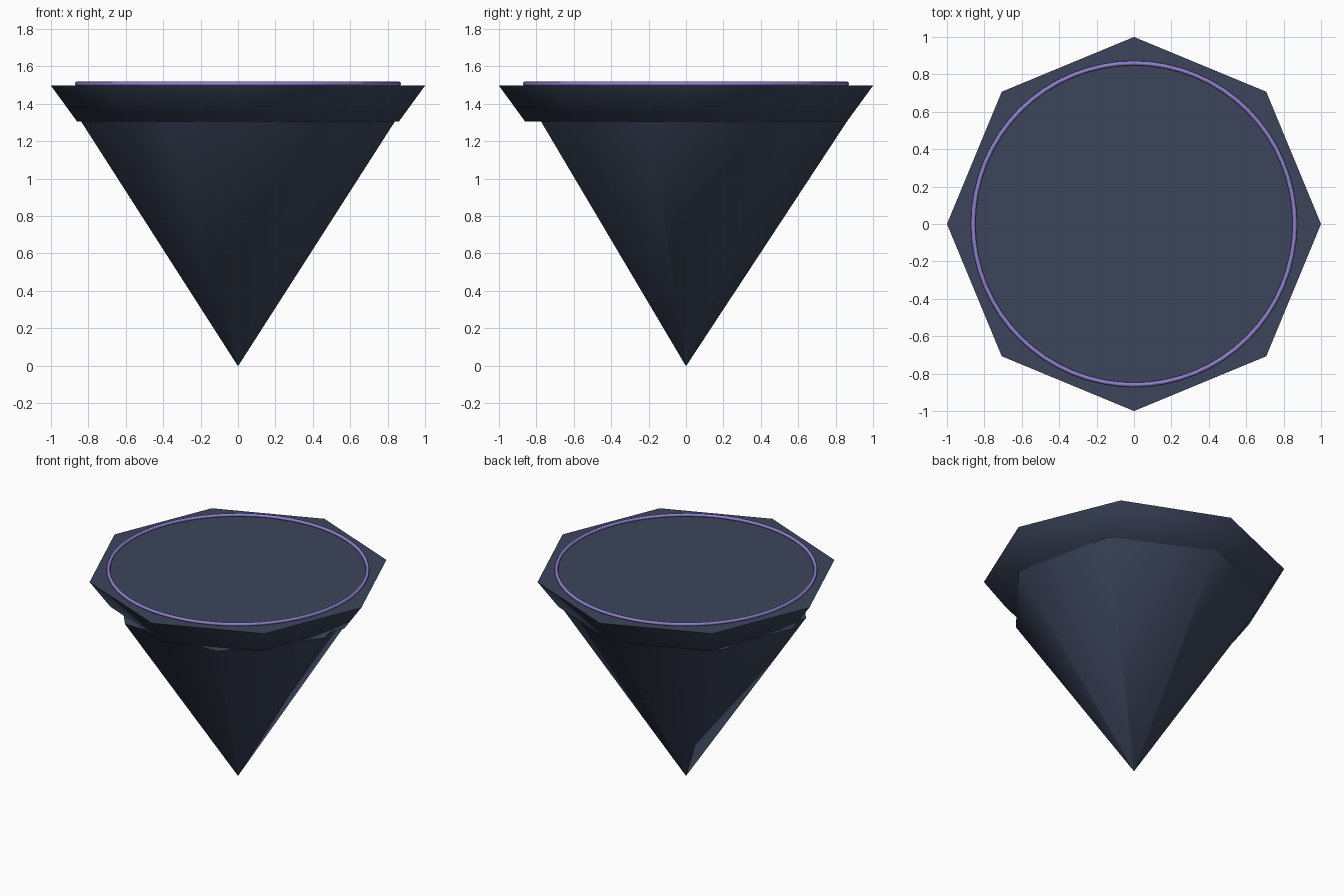
import bpy
import math

cube = bpy.data.objects.get("Cube")
if cube:
    bpy.data.objects.remove(cube, do_unlink=True)


def make_material(name, colour):
    mat = bpy.data.materials.new(name)
    mat.use_nodes = True
    mat.diffuse_color = (*colour, 1)
    mat.node_tree.nodes["Principled BSDF"].inputs["Base Color"].default_value = (*colour, 1)
    return mat


slate = make_material("slate blue", (0.045, 0.06, 0.105))
violet = make_material("violet", (0.27, 0.21, 0.61))


def finish(name, mat, smooth_angle):
    obj = bpy.context.object
    obj.name = name
    obj.data.materials.append(mat)
    bpy.ops.object.shade_smooth_by_angle(angle=math.radians(smooth_angle))
    return obj


def tapered_prism(name, sides, bottom_radius, top_radius, bottom, top):
    # One corner points to the back (+y)
    bpy.ops.mesh.primitive_cone_add(
        vertices=sides, radius1=bottom_radius, radius2=top_radius,
        depth=top - bottom, location=(0, 0, (bottom + top) / 2))
    return finish(name, slate, 60)


RIM_BOTTOM, RIM_TOP = 1.305, 1.497

# Seven-sided rock spike, pointing down
tapered_prism("rock_spike", 7, 0.002, 0.86, 0, RIM_BOTTOM)

# Eight-sided platform slab, flaring upward
tapered_prism("platform_slab", 8, 0.86, 1.0, RIM_BOTTOM, RIM_TOP)

# Thin ring lying on the platform
bpy.ops.mesh.primitive_torus_add(
    major_radius=0.86, minor_radius=0.012, major_segments=64, minor_segments=8,
    location=(0, 0, RIM_TOP + 0.01))
finish("edge_ring", violet, 60)
